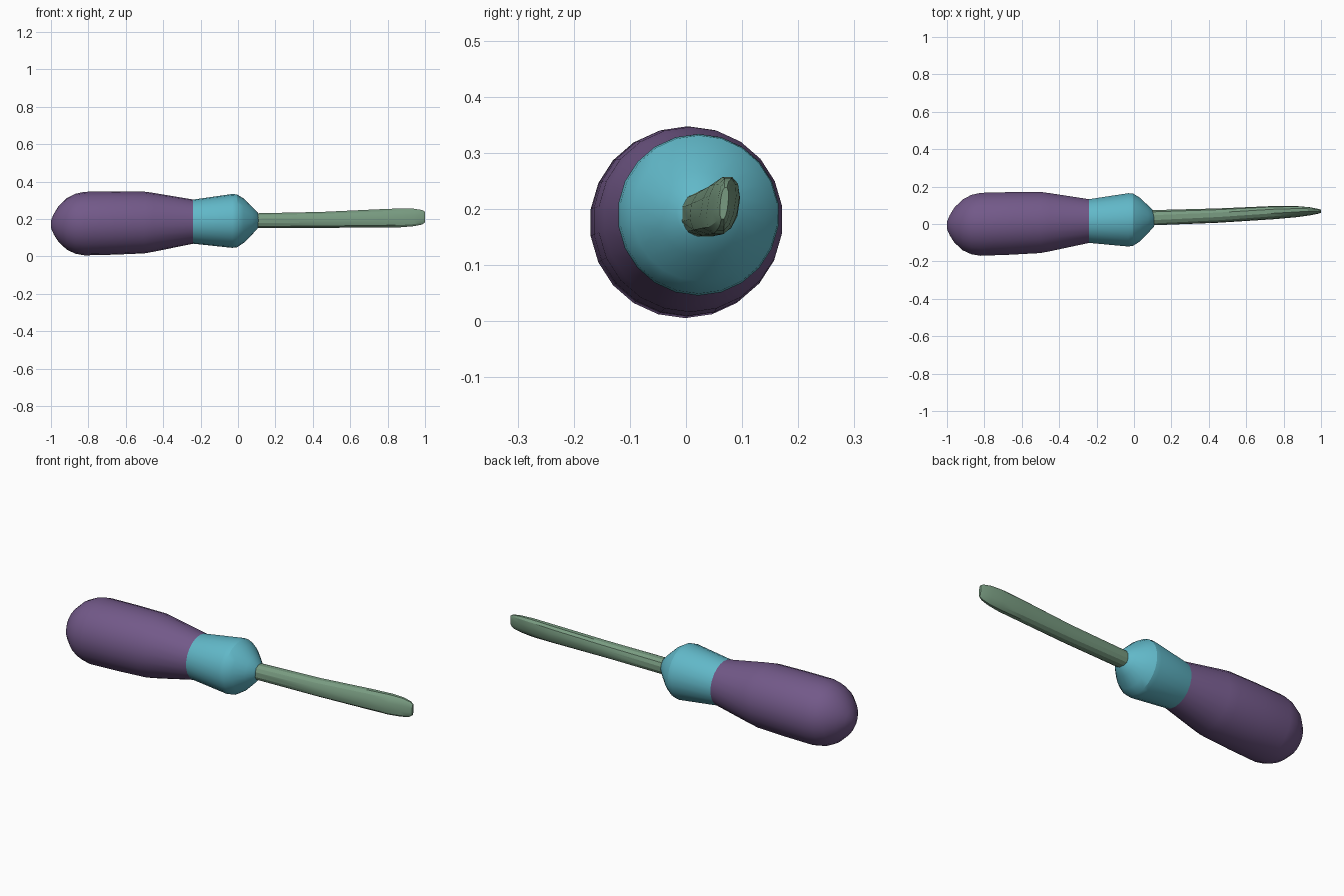
import bpy, bmesh, math

cube = bpy.data.objects.get("Cube")
if cube:
    bpy.data.objects.remove(cube, do_unlink=True)


def material(name, rgb):
    m = bpy.data.materials.new(name)
    m.use_nodes = True
    m.diffuse_color = (*rgb, 1)
    m.node_tree.nodes["Principled BSDF"].inputs["Base Color"].default_value = (*rgb, 1)
    return m


def loft(name, sections, sides, mat, angle, power=1.0):
    """Skin elliptical rings given as (x, centre y, centre z, radius y, radius z, lean)."""
    bm = bmesh.new()
    rings = []
    for x, cy, cz, ry, rz, lean in sections:
        ring = []
        for i in range(sides):
            a = 2 * math.pi * (i + 0.5) / sides
            c, s = math.cos(a), math.sin(a)
            v = rz * math.copysign(abs(s) ** power, s)
            u = ry * math.copysign(abs(c) ** power, c) + lean * v
            ring.append(bm.verts.new((x, cy + u, cz + v)))
        rings.append(ring)
    for a, b in zip(rings, rings[1:]):
        for i in range(sides):
            j = (i + 1) % sides
            bm.faces.new((a[i], a[j], b[j], b[i]))
    bm.faces.new(rings[0])
    bm.faces.new(rings[-1])
    bmesh.ops.recalc_face_normals(bm, faces=bm.faces)
    mesh = bpy.data.meshes.new(name)
    bm.to_mesh(mesh)
    bm.free()
    mesh.materials.append(mat)
    ob = bpy.data.objects.new(name, mesh)
    bpy.context.collection.objects.link(ob)
    bpy.ops.object.select_all(action='DESELECT')
    ob.select_set(True)
    bpy.context.view_layer.objects.active = ob
    bpy.ops.object.shade_smooth_by_angle(angle=math.radians(angle))
    return ob


def turned(profile):
    """Round sections (x, radius) along the gently tilted tool axis."""
    return [(x, 0.023 + 0.03 * x, 0.19 + 0.018 * x, r, r, 0) for x, r in profile]


purple = material("purple grip", (0.17, 0.10, 0.25))
teal = material("teal collar", (0.12, 0.48, 0.58))
green = material("grey green metal", (0.19, 0.33, 0.22))

# Grip with a domed butt and a tapered neck
loft("handle_grip", turned([(-1.0, 0.02), (-0.985, 0.055), (-0.96, 0.095),
                            (-0.915, 0.138), (-0.87, 0.16), (-0.82, 0.17),
                            (-0.66, 0.169), (-0.5, 0.165), (-0.45, 0.157),
                            (-0.24, 0.118)]), 22, purple, 25)

# Flared collar that closes down onto the shaft
loft("collar", turned([(-0.24, 0.118), (-0.03, 0.144), (-0.005, 0.141),
                       (0.03, 0.119), (0.075, 0.075), (0.105, 0.043),
                       (0.11, 0.03)]), 22, teal, 25)

# Shaft flattening into a rounded blade
loft("shaft_and_blade", [(0.08, 0.033, 0.19, 0.042, 0.041, 0),
                         (0.45, 0.045, 0.195, 0.038, 0.044, 0.1),
                         (0.75, 0.061, 0.203, 0.034, 0.05, 0.15),
                         (0.87, 0.066, 0.206, 0.028, 0.052, 0.15),
                         (0.94, 0.068, 0.208, 0.02, 0.048, 0.15),
                         (0.985, 0.068, 0.209, 0.012, 0.04, 0.1),
                         (1.0, 0.068, 0.21, 0.007, 0.029, 0.1)],
     12, green, 25, 0.85)
